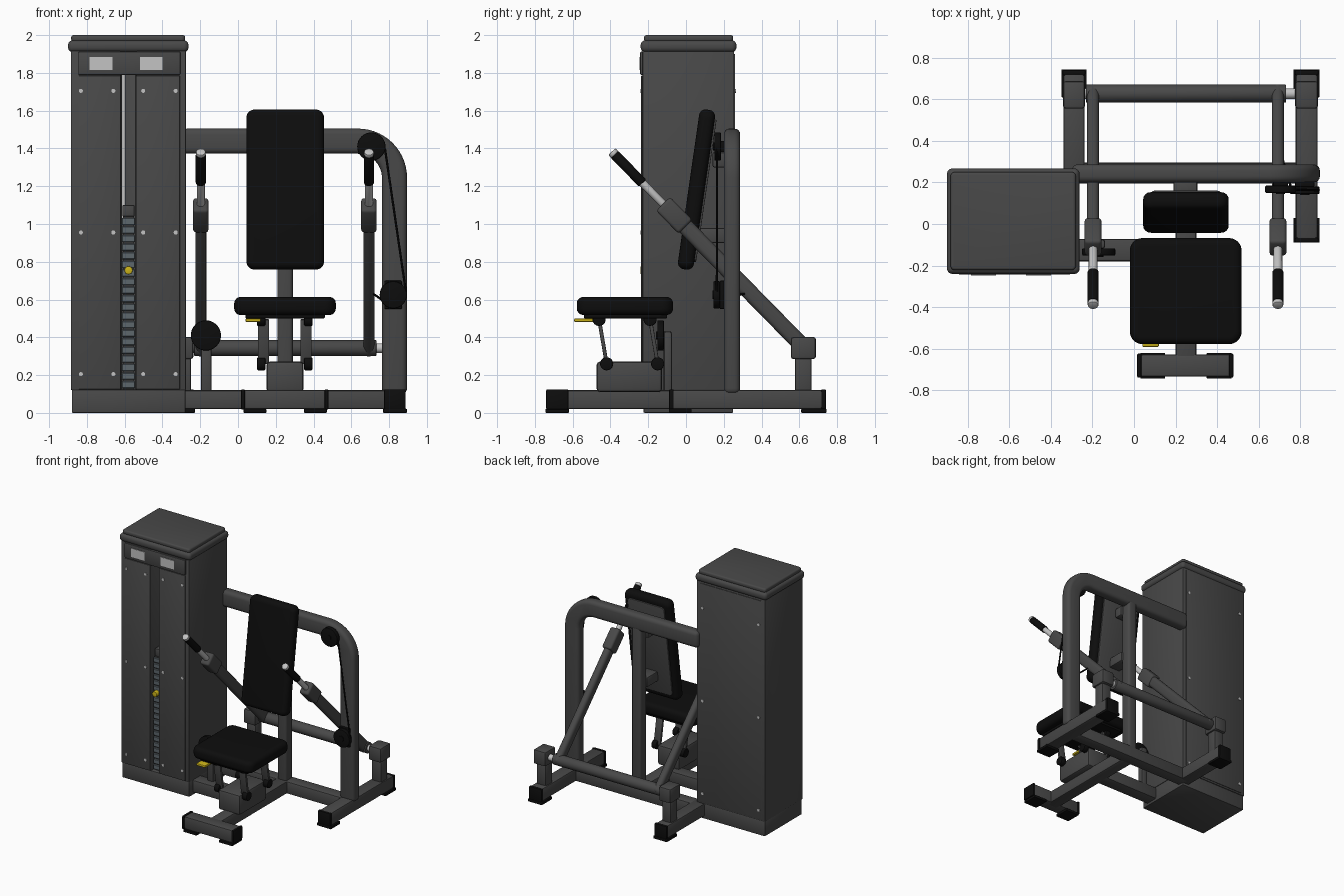
import bpy, bmesh, math
from mathutils import Vector

if "Cube" in bpy.data.objects:
    bpy.data.objects.remove(bpy.data.objects["Cube"])


def material(name, r, g, b):
    m = bpy.data.materials.new(name)
    m.diffuse_color = (r, g, b, 1)
    m.use_nodes = True
    m.node_tree.nodes["Principled BSDF"].inputs["Base Color"].default_value = m.diffuse_color
    return m


GREY = material("frame grey", 0.065, 0.065, 0.065)
BLACK = material("pad black", 0.004, 0.004, 0.004)
STEEL = material("weight steel", 0.11, 0.135, 0.15)
SILVER = material("bright silver", 0.55, 0.55, 0.55)
YELLOW = material("adjuster yellow", 0.6, 0.45, 0.01)


def finish(bm, name, mat, bevel=0.0, segs=3, loc=(0, 0, 0), rot=0.0):
    bmesh.ops.recalc_face_normals(bm, faces=bm.faces)
    if bevel:
        sharp = [e for e in bm.edges if e.calc_face_angle(0) > math.radians(35)]
        bmesh.ops.bevel(bm, geom=sharp, offset=bevel, segments=segs,
                        profile=0.5, affect='EDGES', clamp_overlap=True)
    me = bpy.data.meshes.new(name)
    bm.to_mesh(me)
    bm.free()
    me.materials.append(mat)
    ob = bpy.data.objects.new(name, me)
    ob.location = loc
    ob.rotation_euler = (rot, 0, 0)
    bpy.context.collection.objects.link(ob)
    return ob


def prism(name, pts, d0, d1, axis, mat, bevel=0.0, segs=3, loc=(0, 0, 0), rot=0.0):
    """Extrude a 2D outline along y or z."""
    bm = bmesh.new()
    place = (lambda u, v, d: (u, d, v)) if axis == 'y' else (lambda u, v, d: (u, v, d))
    a = [bm.verts.new(place(u, v, d0)) for u, v in pts]
    b = [bm.verts.new(place(u, v, d1)) for u, v in pts]
    bm.faces.new(a)
    bm.faces.new(b)
    for i in range(len(pts)):
        j = (i + 1) % len(pts)
        bm.faces.new((a[i], a[j], b[j], b[i]))
    return finish(bm, name, mat, bevel, segs, loc, rot)


def box(name, x0, x1, y0, y1, z0, z1, mat, bevel=0.0, segs=2, loc=(0, 0, 0), rot=0.0):
    pts = [(x0, y0), (x1, y0), (x1, y1), (x0, y1)]
    return prism(name, pts, z0, z1, 'z', mat, bevel, segs, loc, rot)


def rod(name, p, q, r, mat, bevel=0.0, n=24):
    p, q = Vector(p), Vector(q)
    bm = bmesh.new()
    bmesh.ops.create_cone(bm, cap_ends=True, segments=n, radius1=r, radius2=r, depth=(q - p).length)
    if bevel:
        rim = [e for e in bm.edges if e.calc_face_angle(0) > 1]
        bmesh.ops.bevel(bm, geom=rim, offset=bevel, segments=2, profile=0.5, affect='EDGES')
    quat = (q - p).to_track_quat('Z', 'Y')
    for v in bm.verts:
        v.co = quat @ v.co + (p + q) / 2
    return finish(bm, name, mat)


def arc(cx, cy, r, a0, a1, n=8):
    return [(cx + r * math.cos(math.radians(a0 + (a1 - a0) * i / n)),
             cy + r * math.sin(math.radians(a0 + (a1 - a0) * i / n))) for i in range(n + 1)]


def round_rect(x0, x1, y0, y1, r):
    return (arc(x1 - r, y1 - r, r, 0, 90) + arc(x0 + r, y1 - r, r, 90, 180)
            + arc(x0 + r, y0 + r, r, 180, 270) + arc(x1 - r, y0 + r, r, 270, 360))


# weight tower: slotted housing, plinth and cap
slot = [(-.885, -.23), (-.62, -.23), (-.62, -.08), (-.54, -.08), (-.54, -.23),
        (-.275, -.23), (-.275, .255), (-.885, .255)]
prism("tower_housing", slot, .12, 1.92, 'z', GREY, .007, 2)
box("tower_plinth", -.88, -.278, -.225, .25, 0, .123, GREY, .006)
prism("tower_cap", round_rect(-.9, -.262, -.24, .267, .025), 1.91, 1.972, 'z', GREY, .028, 4)
prism("tower_lid", round_rect(-.883, -.28, -.222, .25, .02), 1.965, 2.0, 'z', GREY, .012)
box("tower_header", -.845, -.305, -.243, -.22, 1.79, 1.912, GREY, .005)
for i, x in enumerate((-.785, -.52)):
    box(f"header_label_{i}", x, x + .12, -.247, -.24, 1.815, 1.885, SILVER)
for i, (x0, x1) in enumerate(((-.845, -.62), (-.54, -.308))):
    box(f"front_panel_{i}", x0, x1, -.237, -.225, .125, 1.785, GREY, .003)
box("back_panel", -.855, -.305, .25, .259, .135, 1.9, GREY, .003)

# panel screws
for z in (.205, .955, 1.705):
    for x in (-.832, -.66, -.502, -.33):
        rod("front_screw", (x, -.242, z), (x, -.23, z), .011, SILVER, n=12)
    for x in (-.832, -.33):
        rod("back_screw", (x, .25, z), (x, .264, z), .011, SILVER, n=12)

# weight stack, selector and guide rod
for i in range(20):
    z = .13 + i * .0455
    box("weight_plate", -.616, -.544, -.205, -.085, z, z + .038, STEEL, .004, 1)
box("stack_core", -.61, -.55, -.195, -.09, .125, 1.04, GREY)
box("stack_top_block", -.612, -.548, -.19, -.1, 1.04, 1.1, GREY, .005)
rod("selector_pin", (-.58, -.24, .755), (-.58, -.19, .755), .022, YELLOW, .004)
rod("guide_rod", (-.606, -.11, 1.0), (-.606, -.11, 1.91), .01, SILVER, n=12)

# bent upper frame with right post
hoop = ([(-.3, 1.372), (-.3, 1.505)] + arc(.635, 1.245, .26, 90, 0, 14)
        + [(.895, .1), (.762, .1)] + arc(.635, 1.245, .127, 0, 90, 14))
prism("bent_frame_tube", hoop, .2, .287, 'y', GREY, .03, 4)
box("centre_upright", .208, .29, .2, .285, .1, 1.42, GREY, .018, 3)

# base beams
box("rear_cross_beam", -.3, .79, .195, .295, .02, .12, GREY, .012)
box("front_cross_beam", -.3, .25, -.18, -.072, .02, .12, GREY, .012)
box("centre_beam", .2, .3, -.68, .24, .02, .12, GREY, .012)
box("front_foot_beam", .03, .465, -.735, -.628, .02, .122, GREY, .012)
for i, x in enumerate((.015, .457)):
    box(f"front_foot_cap_{i}", x, x + .022, -.74, -.623, .017, .125, BLACK, .008)
for i, x in enumerate((.03, .35)):
    box(f"front_foot_pad_{i}", x, x + .12, -.744, -.62, 0, .022, BLACK, .004)
for side, x0, x1, y0 in (("left", -.34, -.238, .2), ("right", .778, .884, -.075)):
    box(f"{side}_base_beam", x0, x1, y0, .73, .02, .122, GREY, .012)
    box(f"{side}_rear_cap", x0 - .004, x1 + .004, .715, .742, .017, .125, BLACK, .008)
    box(f"{side}_rear_pad", x0 - .01, x1 + .01, .61, .744, 0, .022, BLACK, .004)
    # pivot stand and bearing block
    box(f"{side}_pivot_post", x0 + .01, x1 - .01, .577, .665, .11, .3, GREY, .012)
    box(f"{side}_pivot_block", x0 - .002, x1 + .002, .555, .688, .285, .402, GREY, .014)
box("right_front_cap", .774, .888, -.09, -.065, .017, .125, BLACK, .008)
box("right_front_pad", .768, .894, -.09, .03, 0, .022, BLACK, .004)

# swinging arms on the rear pivot tube
rod("pivot_tube", (-.232, .628, .343), (.732, .628, .343), .043, GREY, .004, 32)
rod("pivot_shaft", (-.3, .628, .343), (.82, .628, .343), .025, SILVER)
pivot = Vector((0, .628, .343))
tip = Vector((0, -.39, 1.38))
length = (tip - pivot).length
tilt = math.atan2(pivot.y - tip.y, tip.z - pivot.z)
axis = (tip - pivot).normalized()
for side, x in (("left", -.197), ("right", .693)):
    base = Vector((x, 0, 0)) + pivot
    at = lambda d: base + axis * d
    box(f"{side}_arm", -.029, .029, -.043, .043, -.035, .96, GREY, .026, 4, base, tilt)
    box(f"{side}_arm_block", -.041, .041, -.052, .052, .9, 1.07, GREY, .016, 3, base, tilt)
    rod(f"{side}_handle_bar", at(1.03), at(length), .021, SILVER, .004)
    rod(f"{side}_handle_grip", at(1.225), at(length - .018), .027, BLACK, .005)
    rod(f"{side}_handle_end", at(length - .02), at(length + .004), .026, SILVER, .006)

# seat with parallel links
prism("seat_pad", round_rect(-.02, .518, -.578, -.068, .06), .518, .614, 'z', BLACK, .034, 4)
box("seat_plate", .04, .46, -.54, -.1, .5, .525, BLACK, .006)
box("seat_pedestal", .15, .348, -.474, -.126, .11, .272, GREY, .02)
for i, x in enumerate((.135, .36)):
    out = -.012 if i == 0 else .012
    for yt, yb in ((-.46, -.42), (-.19, -.15)):
        dy, dz = yt - yb, .235
        box("seat_link", -.03, .03, -.01, .01, 0, math.hypot(dy, dz), GREY, .004, 2,
            (x, yb, .26), math.atan2(-dy, dz))
        for y, z in ((yt, .495), (yb, .26)):
            rod("link_pivot", (x + out - .022, y, z), (x + out + .022, y, z), .035, BLACK, .006)
box("seat_lever", .04, .12, -.592, -.46, .481, .5, YELLOW, .006)

# tilted backrest
lean = math.radians(-8.2)
mid = (.25, .058, 1.182)
prism("back_pad", round_rect(-.206, .206, -.427, .427, .045), -.045, .04, 'y', BLACK, .034, 4, mid, lean)
prism("back_plate", round_rect(-.165, .165, -.38, .38, .03), .035, .05, 'y', GREY, .004, 2, mid, lean)
box("lower_back_bracket", .2, .3, .06, .21, .9, .98, GREY, .01)
box("upper_back_bracket", .19, .305, .14, .21, 1.3, 1.38, GREY, .01)


# cable pulleys
def pulley(name, x, y, z, r, back):
    rod(name, (x, y, z), (x, y + .035, z), r, BLACK, .006, 32)
    rod(name + "_axle", (x, y - .006, z), (x, back, z), .022, BLACK)


pulley("upper_pulley", .706, .15, 1.41, .075, .21)
pulley("lower_pulley", .822, .145, .625, .072, .21)
pulley("tower_pulley", -.17, -.152, .41, .08, -.08)
box("lower_pulley_bracket", .775, .868, .178, .205, .55, .7, BLACK, .006)
box("upper_pulley_bracket", .67, .742, .183, .205, 1.38, 1.44, BLACK, .004)
box("tower_pulley_post", -.197, -.14, -.118, -.075, .11, .43, GREY, .01)
rod("long_cable", (.778, .165, 1.4), (.889, .163, .64), .006, BLACK, n=10)
rod("arm_cable", (.76, .163, .6), (.71, .33, .635), .006, BLACK, n=10)

# smooth shading with sharp corners kept
for ob in bpy.context.scene.objects:
    ob.select_set(True)
    bpy.context.view_layer.objects.active = ob
bpy.ops.object.shade_smooth_by_angle(angle=math.radians(35))
